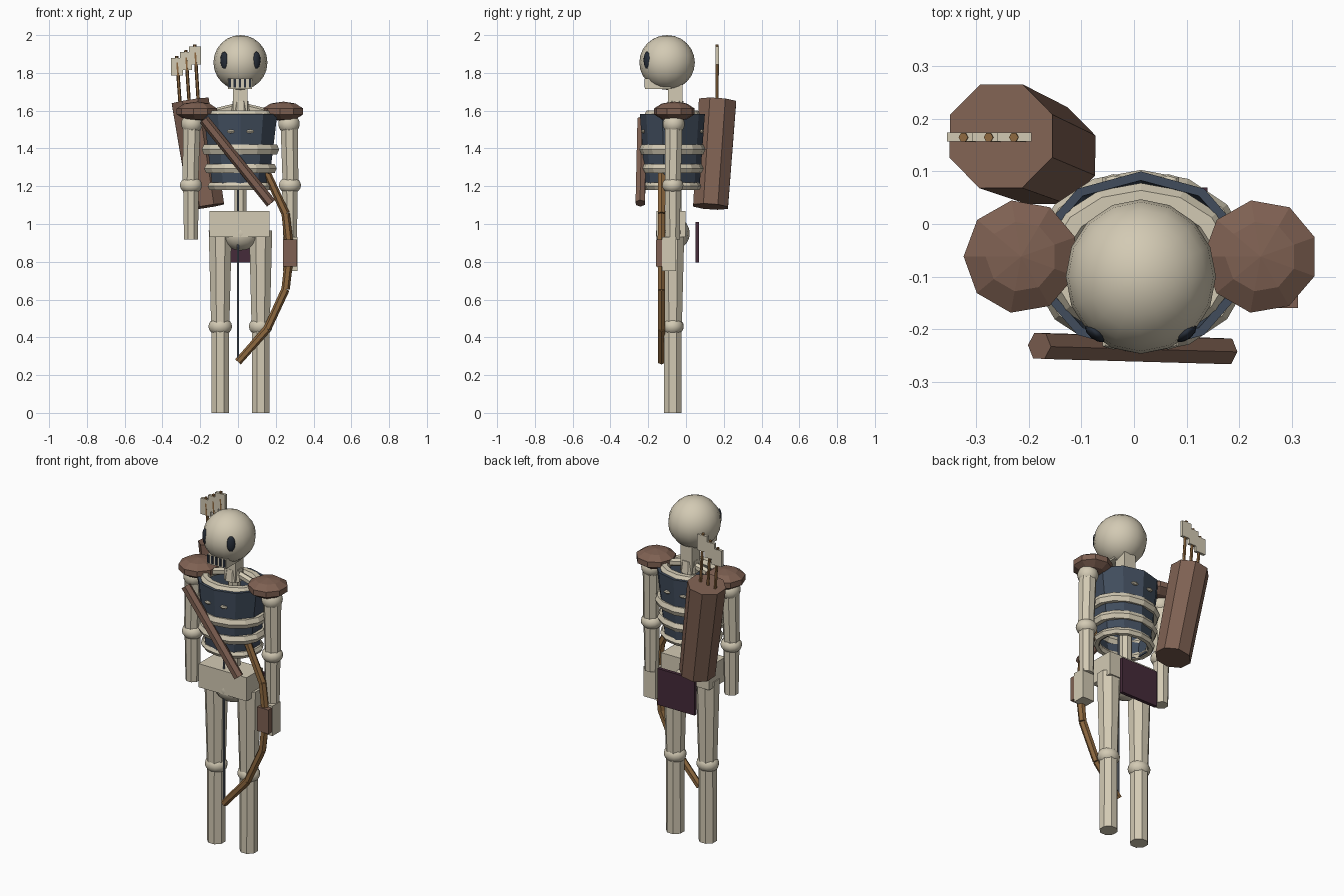
import bpy, bmesh, math
from mathutils import Vector, Matrix

if "Cube" in bpy.data.objects:
    bpy.data.objects.remove(bpy.data.objects["Cube"])


def mat(name, r, g, b):
    m = bpy.data.materials.new(name)
    m.diffuse_color = (r, g, b, 1)
    m.use_nodes = True
    m.node_tree.nodes["Principled BSDF"].inputs["Base Color"].default_value = m.diffuse_color
    return m


BONE = mat("bone", 0.65, 0.59, 0.455)
CLOTH = mat("dark_blue_cloth", 0.052, 0.073, 0.108)
LEATHER = mat("brown_leather", 0.21, 0.118, 0.084)
WOOD = mat("bow_wood", 0.27, 0.14, 0.05)
PURPLE = mat("purple_cloth", 0.06, 0.024, 0.042)
CORD = mat("grey_cord", 0.16, 0.19, 0.23)
DARK = mat("dark_gap", 0.02, 0.027, 0.04)
CX, CY = 0.013, -0.07   # body axis


def finish(bm, name, m, smooth=False):
    bmesh.ops.recalc_face_normals(bm, faces=bm.faces)
    me = bpy.data.meshes.new(name)
    bm.to_mesh(me)
    bm.free()
    me.materials.append(m)
    for p in me.polygons:
        p.use_smooth = smooth
    ob = bpy.data.objects.new(name, me)
    bpy.context.collection.objects.link(ob)
    return ob


def box(name, lo, hi, m):
    bm = bmesh.new()
    bmesh.ops.create_cube(bm, size=1)
    for v in bm.verts:
        v.co = Vector([(a + b) / 2 + c * (b - a) for a, b, c in zip(lo, hi, v.co)])
    return finish(bm, name, m)


def ball(name, c, r, m, seg=14, rings=10, smooth=True, turn=0.0):
    bm = bmesh.new()
    bmesh.ops.create_uvsphere(bm, u_segments=seg, v_segments=rings, radius=1)
    bm.transform(Matrix.Translation(c) @ Matrix.Rotation(turn, 4, 'Z') @ Matrix.Diagonal((*r, 1)))
    return finish(bm, name, m, smooth)


def rod(name, a, b, r1, r2, m, n=8):
    # tapered prism from a to b
    a, b = Vector(a), Vector(b)
    d = b - a
    bm = bmesh.new()
    bmesh.ops.create_cone(bm, cap_ends=True, segments=n, radius1=r1, radius2=r2, depth=d.length)
    rot = Vector((0, 0, 1)).rotation_difference(d).to_matrix().to_4x4()
    bm.transform(Matrix.Translation((a + b) / 2) @ rot @ Matrix.Rotation(math.pi / n, 4, 'Z'))
    return finish(bm, name, m)


def hoop(name, profile, m, n):
    # closed profile of (radius x, radius y, z) swept around the body axis
    bm = bmesh.new()
    loops = []
    for i in range(n):
        t = 2 * math.pi * i / n + math.pi / 2
        loops.append([bm.verts.new((CX + rx * math.cos(t), CY - 0.002 + ry * math.sin(t), z))
                      for rx, ry, z in profile])
    k = len(profile)
    for i in range(n):
        for j in range(k):
            p, q = loops[i], loops[(i + 1) % n]
            bm.faces.new((p[j], q[j], q[(j + 1) % k], p[(j + 1) % k]))
    return finish(bm, name, m)


def rib(name, rx, ry, z, w, h):
    prof = []
    for i in range(6):
        a = i * math.pi / 3
        prof.append((rx + w * math.cos(a), ry + w * math.cos(a), z + h * math.sin(a)))
    return hoop(name, prof, BONE, 14)


# skull, eyes and toothed jaw
HEAD = (CX, -0.1, 1.855)
ball("skull", HEAD, (0.143, 0.147, 0.145), BONE, 16, 12)
for s, side in ((-1, "left"), (1, "right")):
    ball("eye_" + side, (CX + s * 0.086, -0.207, 1.867), (0.024, 0.013, 0.046), DARK, 10, 8, True, s * 0.68)
box("jaw", (-0.052, -0.216, 1.715), (0.073, -0.08, 1.77), BONE)
for i in range(5):
    x = -0.043 + i * 0.0265
    box("tooth_gap_%d" % i, (x - 0.006, -0.22, 1.722), (x + 0.006, -0.214, 1.768), DARK)

# neck and spine
box("neck", (-0.027, -0.095, 1.58), (0.05, -0.018, 1.74), BONE)
rod("neck_base", (CX, -0.055, 1.58), (CX, -0.055, 1.65), 0.055, 0.045, BONE)
rod("spine", (CX, -0.055, 1.03), (CX, -0.055, 1.6), 0.035, 0.035, BONE)

# chest shell, open at both ends, with ribs and collar
hoop("chest_shell", [(0.205, 0.172, 1.583), (0.155, 0.143, 1.185),
                     (0.14, 0.128, 1.185), (0.188, 0.155, 1.583)], CLOTH, 10)
rib("rib_upper", 0.188, 0.153, 1.395, 0.022, 0.03)
rib("rib_middle", 0.173, 0.142, 1.293, 0.024, 0.028)
rib("rib_lower", 0.157, 0.132, 1.2, 0.022, 0.022)
rib("collar", 0.158, 0.122, 1.578, 0.028, 0.025)
for s in (-1, 1):
    rod("collarbone", (CX, -0.055, 1.625), (CX + s * 0.2, -0.065, 1.575), 0.02, 0.022, BONE, 6)
    for y in (-0.227, 0.083):
        ball("rib_chip", (CX + s * 0.052, y, 1.49), (0.024, 0.012, 0.01), BONE, 6, 4, False)

# pelvis
box("pelvis", (-0.15, -0.157, 0.93), (0.166, -0.003, 1.07), BONE)
ball("pelvis_bowl", (CX, CY, 0.95), (0.108, 0.09, 0.09), BONE)
box("hip_cloth", (-0.105, 0.049, 0.795), (0.14, 0.069, 1.01), PURPLE)

# legs, arms and shoulder pads
for s, side in ((-1, "left"), (1, "right")):
    lx = CX + s * 0.107
    rod("thigh_" + side, (lx, CY, 0.45), (lx, CY, 0.965), 0.052, 0.066, BONE)
    ball("knee_" + side, (lx, CY, 0.458), (0.064, 0.058, 0.05), BONE)
    rod("shin_" + side, (lx, CY, 0), (lx, CY, 0.46), 0.051, 0.05, BONE)
    ax = CX + s * 0.262
    ball("shoulder_" + side, (ax - s * 0.005, -0.065, 1.53), (0.058, 0.058, 0.055), BONE)
    rod("upper_arm_" + side, (ax + s * 0.003, CY, 1.21), (ax - s * 0.004, -0.065, 1.54), 0.045, 0.05, BONE)
    ball("elbow_" + side, (ax, CY, 1.205), (0.06, 0.056, 0.046), BONE)
    rod("forearm_" + side, (ax, CY, 0.917), (ax, CY, 1.21), 0.04, 0.045, BONE)
    ball("shoulder_pad_" + side, (CX + s * 0.228, -0.062, 1.596), (0.115, 0.114, 0.052),
         LEATHER, 9, 5, False, 0.17)
box("bow_hand", (0.238, -0.128, 0.752), (0.316, -0.052, 0.93), BONE)

# chest strap
rod("chest_strap", (-0.18, -0.232, 1.553), (0.175, -0.242, 1.11), 0.028, 0.028, LEATHER, 6)

# quiver with three arrows
rod("quiver", (-0.165, 0.13, 1.092), (-0.253, 0.167, 1.652), 0.1, 0.107, LEATHER)
for i in range(3):
    x, z = -0.325 + i * 0.048, 1.89 + i * 0.03
    rod("arrow_shaft_%d" % i, (x + 0.025, 0.163, 1.55), (x, 0.165, z), 0.009, 0.009, WOOD, 6)
    box("fletching_%d" % i, (x - 0.031, 0.157, z - 0.105), (x + 0.034, 0.174, z - 0.01), BONE)

# bow: mirrored limbs around the grip, with its cord
BZ, BY = 0.855, -0.13
LIMB = [(0.275, 0.0), (0.252, 0.2), (0.155, 0.41), (0.0, 0.585)]
for s, end in ((-1, "lower"), (1, "upper")):
    for i in range(3):
        (x0, z0), (x1, z1) = LIMB[i], LIMB[i + 1]
        rod("bow_%s_%d" % (end, i), (x0, BY, BZ + s * z0), (x1, BY, BZ + s * z1),
            0.023 - 0.001 * i, 0.022 - 0.001 * i, WOOD, 6)
box("bow_grip", (0.237, -0.16, 0.775), (0.312, -0.102, 0.918), LEATHER)
rod("bow_cord", (0.0, BY, BZ - 0.575), (0.0, BY, BZ + 0.575), 0.006, 0.006, CORD, 6)
